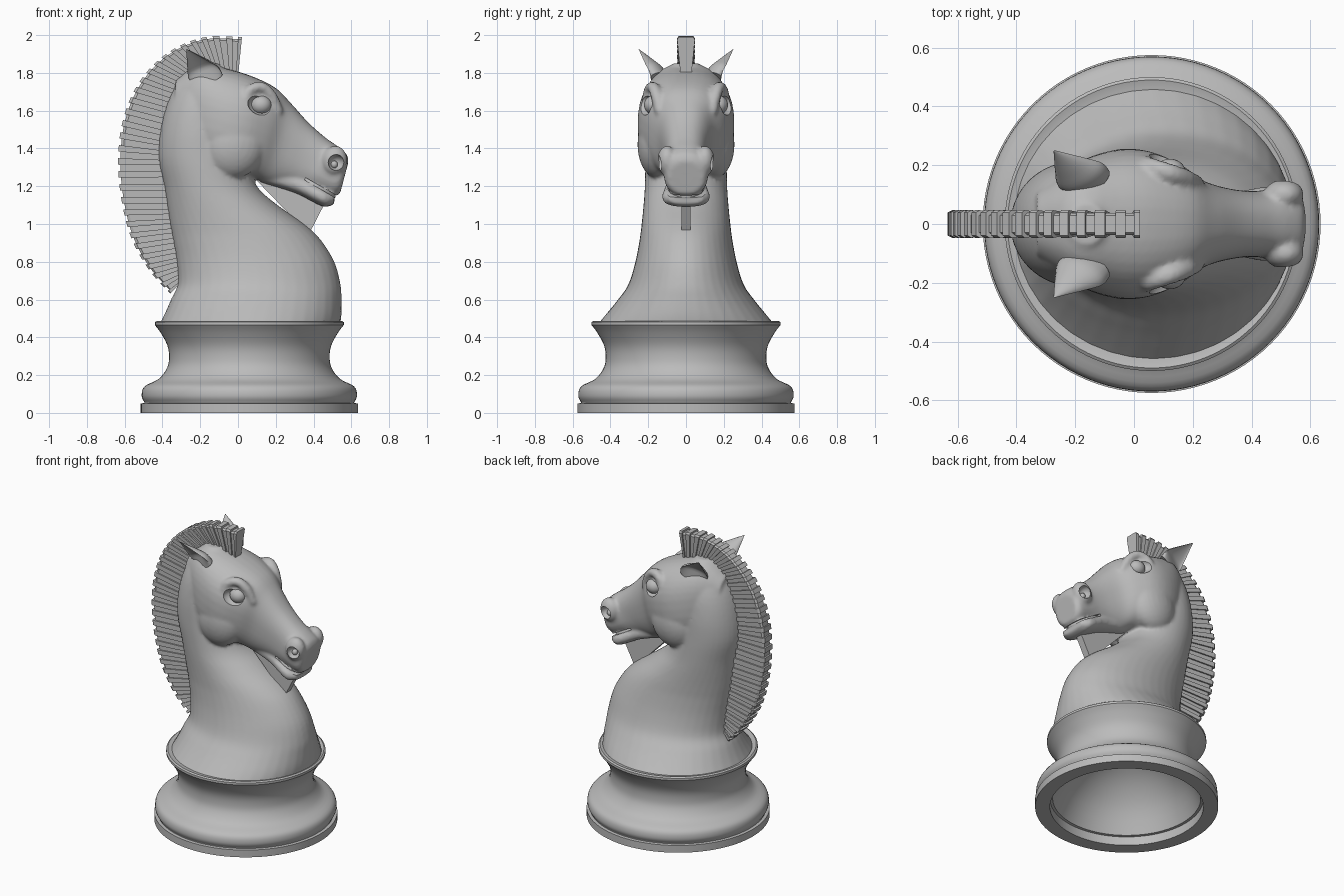
import bpy, bmesh, math
from mathutils import Vector, Matrix

if "Cube" in bpy.data.objects:
    bpy.data.objects.remove(bpy.data.objects["Cube"], do_unlink=True)

grey = bpy.data.materials.new("stone grey")
grey.use_nodes = True
grey.diffuse_color = (0.5, 0.5, 0.5, 1)
grey.node_tree.nodes["Principled BSDF"].inputs["Base Color"].default_value = (0.5, 0.5, 0.5, 1)


def finish(bm, name):
    """Turn a bmesh into a named object."""
    bmesh.ops.recalc_face_normals(bm, faces=bm.faces)
    mesh = bpy.data.meshes.new(name)
    bm.to_mesh(mesh)
    bm.free()
    mesh.materials.append(grey)
    ob = bpy.data.objects.new(name, mesh)
    bpy.context.collection.objects.link(ob)
    return ob


def activate(ob):
    bpy.ops.object.select_all(action='DESELECT')
    ob.select_set(True)
    bpy.context.view_layer.objects.active = ob


def smooth(ob, degrees=35):
    activate(ob)
    bpy.ops.object.shade_smooth_by_angle(angle=math.radians(degrees))


def spline(points, count):
    """Evenly sample a smooth curve through points of any dimension."""
    out = []
    last = len(points) - 1
    for i in range(count):
        t = i / (count - 1) * last
        k = min(int(t), last - 1)
        f = t - k
        a, b, c, d = (points[max(0, min(last, k + j))] for j in (-1, 0, 1, 2))
        out.append([q + 0.5 * f * (r - p + f * (2 * p - 5 * q + 4 * r - s + f * (3 * (q - r) + s - p)))
                    for p, q, r, s in zip(a, b, c, d)])
    return out


def ring(centre, u, v, n=40, power=1.0, scoop=1.0):
    """Closed oval; scoop below zero folds one half in to a crescent."""
    pts = []
    for i in range(n):
        a = math.tau * i / n
        c, s = math.cos(a), math.sin(a)
        c = math.copysign(abs(c) ** power, c)
        s = math.copysign(abs(s) ** power, s)
        pts.append(Vector(centre) + Vector(u) * c + Vector(v) * (s * scoop if s > 0 else s))
    return pts


def loft(bm, rings):
    """Skin a row of rings and close both ends."""
    rows = [[bm.verts.new(p) for p in r] for r in rings]
    n = len(rows[0])
    for a, b in zip(rows, rows[1:]):
        for i in range(n):
            bm.faces.new((a[i], a[(i + 1) % n], b[(i + 1) % n], b[i]))
    bm.faces.new(rows[0][::-1])
    bm.faces.new(rows[-1])


def ellipsoid(bm, centre, radii, tilt=0.0):
    m = Matrix.Translation(centre) @ Matrix.Rotation(tilt, 4, 'Y') @ Matrix.Diagonal((*radii, 1))
    bmesh.ops.create_uvsphere(bm, u_segments=28, v_segments=16, radius=1, matrix=m)


# Turned base with a hollow underside
outer = [(0.575, 0), (0.575, 0.05), (0.555, 0.052)]
outer += spline([(0.555, 0.055), (0.57, 0.09), (0.555, 0.14), (0.48, 0.18), (0.435, 0.24),
                 (0.425, 0.3), (0.435, 0.36), (0.47, 0.425), (0.5, 0.465)], 33)
outer += [(0.5, 0.48), (0.49, 0.487), (0.465, 0.48), (0.002, 0.48)]
inner = [(0.002, 0.45)] + spline([(0.08, 0.44), (0.25, 0.35), (0.38, 0.22), (0.465, 0.062)], 12)
inner += [(0.482, 0.06), (0.482, 0)]
profile = inner + outer
bm = bmesh.new()
loft(bm, [ring((0.06, 0, z), (r, 0, 0), (0, r, 0), 96) for r, z in profile])
smooth(finish(bm, "turned_base"))

# Neck: height, back, chest, half width
body = bmesh.new()
neck = [(0.46, -0.42, 0.54, 0.475), (0.52, -0.39, 0.548, 0.425), (0.6, -0.355, 0.548, 0.36),
        (0.68, -0.32, 0.543, 0.305), (0.8, -0.325, 0.51, 0.268), (0.92, -0.345, 0.435, 0.245),
        (1.0, -0.36, 0.35, 0.235), (1.1, -0.375, 0.21, 0.225), (1.2, -0.39, 0.1, 0.218),
        (1.35, -0.42, 0.04, 0.215), (1.5, -0.41, 0, 0.21), (1.65, -0.37, -0.02, 0.19),
        (1.78, -0.3, -0.05, 0.14), (1.85, -0.22, -0.1, 0.07)]
loft(body, [ring(((b + f) / 2, 0, z), ((f - b) / 2, 0, 0), (0, w, 0)) for z, b, f, w in spline(neck, 53)])

# Head: top x z, bottom x z, half width
head = [(-0.33, 1.76, -0.34, 1.5, 0.11), (-0.2, 1.85, -0.2, 1.31, 0.205), (-0.05, 1.82, -0.1, 1.27, 0.25),
        (0.08, 1.78, 0, 1.25, 0.25), (0.2, 1.72, 0.09, 1.24, 0.205), (0.28, 1.64, 0.16, 1.21, 0.15),
        (0.37, 1.54, 0.25, 1.2, 0.122), (0.46, 1.46, 0.32, 1.19, 0.112), (0.53, 1.41, 0.4, 1.18, 0.115),
        (0.575, 1.37, 0.5, 1.15, 0.115), (0.585, 1.33, 0.54, 1.16, 0.09)]
loft(body, [ring(((a + c) / 2, 0, (b + d) / 2), ((a - c) / 2, 0, (b - d) / 2), (0, w, 0), power=0.82)
            for a, b, c, d, w in spline(head, 41)])

# Lower jaw: x, z, half height, half width
jaw = [(0.12, 1.26, 0.04, 0.08), (0.3, 1.215, 0.05, 0.1), (0.4, 1.165, 0.05, 0.12),
       (0.46, 1.14, 0.05, 0.125), (0.51, 1.135, 0.03, 0.09)]
loft(body, [ring((x, 0, z), (0, 0, h), (0, w, 0), power=0.8) for x, z, h, w in spline(jaw, 17)])

# Cheeks, brow ridges and nostril swellings
brow = [(0.035, 0.205, 1.63), (0.055, 0.195, 1.7), (0.12, 0.175, 1.725), (0.175, 0.155, 1.68), (0.21, 0.135, 1.6)]
for s in (-1, 1):
    ellipsoid(body, (-0.02, s * 0.15, 1.42), (0.165, 0.107, 0.18), 0.3)
    for x, y, z in spline(brow, 21):
        ellipsoid(body, (x, s * y, z), (0.03, 0.032, 0.028))
    ellipsoid(body, (0.1, s * 0.15, 1.56), (0.09, 0.055, 0.04), 0.3)
    ellipsoid(body, (0.51, s * 0.1, 1.335), (0.067, 0.052, 0.08), 0.2)
horse = finish(body, "horse_body")

# Sockets, nostrils and mouth slit to cut away
cut = bmesh.new()
for s in (-1, 1):
    ellipsoid(cut, (0.125, s * 0.235, 1.63), (0.075, 0.065, 0.055), 0.3)
    ellipsoid(cut, (0.52, s * 0.15, 1.325), (0.043, 0.055, 0.043))
slit = Matrix.Translation((0.455, 0, 1.182)) @ Matrix.Rotation(0.52, 4, 'Y') @ Matrix.Diagonal((0.23, 0.5, 0.014, 1))
bmesh.ops.create_cube(cut, size=1, matrix=slit)
cutter = finish(cut, "face_cutter")
cutter.hide_render = True

# Blend the body masses, then carve the face
blend = horse.modifiers.new("blend", 'REMESH')
blend.mode = 'VOXEL'
blend.voxel_size = 0.011
soften = horse.modifiers.new("soften", 'SMOOTH')
soften.factor = 0.5
soften.iterations = 5
carve = horse.modifiers.new("carve", 'BOOLEAN')
carve.operation = 'DIFFERENCE'
carve.solver = 'EXACT'
carve.object = cutter
activate(horse)
bpy.ops.object.convert(target='MESH')
bpy.data.objects.remove(cutter, do_unlink=True)
smooth(horse, 40)

# Closed teeth line behind the lips
bm = bmesh.new()
ellipsoid(bm, (0.42, 0, 1.195), (0.11, 0.098, 0.035), 0.52)
smooth(finish(bm, "mouth_core"))

for s, side in ((1, "left"), (-1, "right")):
    # Eyeball and nostril core
    bm = bmesh.new()
    ellipsoid(bm, (0.122, s * 0.172, 1.63), (0.055, 0.05, 0.05))
    smooth(finish(bm, side + "_eye"))
    bm = bmesh.new()
    ellipsoid(bm, (0.51, s * 0.105, 1.315), (0.018, 0.018, 0.02))
    smooth(finish(bm, side + "_nostril_core"))
    # Scooped ear
    base, tip = Vector((-0.155, 0.145, 1.76)), Vector((-0.272, 0.25, 1.925))
    u = Vector((0.085, 0.04, 0.034))
    v = (tip - base).cross(u).normalized() * 0.06
    rings = []
    for t, w in spline([(0, 0.85), (0.25, 0.9), (0.5, 0.64), (0.8, 0.27), (1, 0.02)], 17):
        pts = ring(base.lerp(tip, t), u * w, v * w, 24, scoop=0.6 - 1.0 * min(1, t * 3))
        rings.append([Vector((p.x, p.y * s, p.z)) for p in pts])
    bm = bmesh.new()
    loft(bm, rings)
    smooth(finish(bm, side + "_ear"), 50)

# Clipped mane: wedges of alternating width
crest = [(-0.35, 0.64), (-0.46, 0.76), (-0.55, 0.92), (-0.6, 1.1), (-0.622, 1.3), (-0.608, 1.5),
         (-0.55, 1.68), (-0.45, 1.825), (-0.32, 1.925), (-0.16, 1.98), (0.02, 1.977)]
root = [(-0.29, 0.7), (-0.3, 0.8), (-0.32, 0.95), (-0.35, 1.1), (-0.38, 1.3), (-0.385, 1.45),
        (-0.34, 1.62), (-0.27, 1.74), (-0.19, 1.8), (-0.1, 1.8), (0, 1.78)]
count = 59
edge = [Vector((x, 0, z)) for x, z in spline(crest, count + 1)]
foot = [Vector((x, 0, z)) for x, z in spline(root, count + 1)]
bm = bmesh.new()
for i in range(count):
    wide = i % 2 == 0
    lift = 0.012 if wide else 0.0
    half = 0.047 if wide else 0.037
    thin = 0.028 if wide else 0.018
    rows = []
    for j in (i, i + 1):
        top = edge[j] + (edge[j] - foot[j]).normalized() * lift
        chamfer = top.lerp(foot[j], 0.06)
        rows.append([p + Vector((0, y, 0)) for p, y in (
            (foot[j], -thin), (chamfer, -half), (top, 0.008 - half),
            (top, half - 0.008), (chamfer, half), (foot[j], thin))])
    loft(bm, rows)
finish(bm, "mane")

# Thin web under the chin
bm = bmesh.new()
web = [(0.08, 1.25), (0.375, 0.945), (0.465, 1.12), (0.3, 1.2)]
loft(bm, [[Vector((x, y, z)) for x, z in web] for y in (-0.024, 0.024)])
finish(bm, "chin_web")
